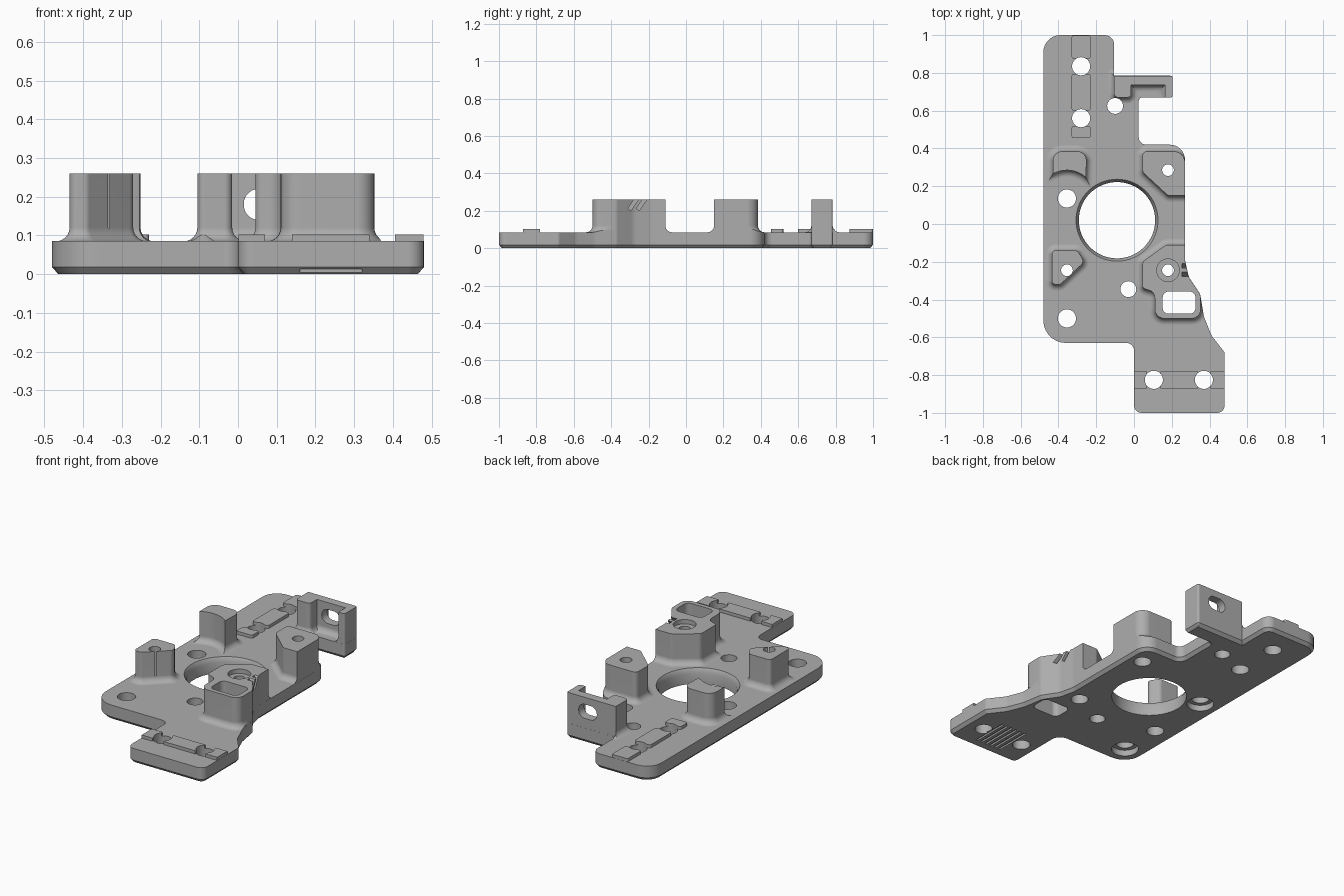
import bpy, bmesh
from math import sin, cos, pi, radians
from mathutils import Vector, Matrix

if "Cube" in bpy.data.objects:
    bpy.data.objects.remove(bpy.data.objects["Cube"])

grey = bpy.data.materials.new("plain_grey")
grey.use_nodes = True
COLOUR = (0.42, 0.42, 0.42, 1)
grey.diffuse_color = COLOUR
grey.node_tree.nodes["Principled BSDF"].inputs["Base Color"].default_value = COLOUR

TOP, HIGH, FLARE = 0.085, 0.26, 0.035


def rounded(corners, steps=7):
    """Polygon with corners (x, y, radius) rounded, counter-clockwise."""
    out = []
    for i, (x, y, r) in enumerate(corners):
        p = Vector((x, y))
        if not r:
            out.append(p)
            continue
        a = Vector(corners[i - 1][:2]) - p
        b = Vector(corners[(i + 1) % len(corners)][:2]) - p
        half = a.angle(b) / 2
        t = min(r / max(0.01, sin(half) / cos(half)), a.length * 0.48, b.length * 0.48)
        a, b = p + a.normalized() * t, p + b.normalized() * t
        # centre of the corner arc
        r = t * sin(half) / cos(half)
        c = p + ((a + b) / 2 - p).normalized() * (r / sin(half))
        u, v = a - c, b - c
        sweep = u.angle(v)
        for k in range(steps + 1):
            f = k / steps
            out.append(c + (u * sin((1 - f) * sweep) + v * sin(f * sweep)) / sin(sweep))
    return out


def offset(pts, d):
    """Move an outline outward by d with mitred corners."""
    out = []
    for i, p in enumerate(pts):
        e1 = (p - pts[i - 1]).normalized()
        e2 = (pts[(i + 1) % len(pts)] - p).normalized()
        n1, n2 = Vector((e1.y, -e1.x)), Vector((e2.y, -e2.x))
        out.append(p + (n1 + n2) * d / max(0.3, 1 + n1.dot(n2)))
    return out


def loft(name, rings):
    """Closed solid through (outline, z) rings."""
    bm = bmesh.new()
    loops = [[bm.verts.new((p.x, p.y, z)) for p in pts] for pts, z in rings]
    n = len(loops[0])
    for lo, hi in zip(loops, loops[1:]):
        for i in range(n):
            j = (i + 1) % n
            bm.faces.new((lo[i], lo[j], hi[j], hi[i]))
    bm.faces.new(loops[0][::-1])
    bm.faces.new(loops[-1])
    bmesh.ops.recalc_face_normals(bm, faces=bm.faces)
    me = bpy.data.meshes.new(name)
    bm.to_mesh(me)
    bm.free()
    ob = bpy.data.objects.new(name, me)
    bpy.context.collection.objects.link(ob)
    return ob


def boolean(ob, other, op, keep=False):
    mod = ob.modifiers.new("cut", "BOOLEAN")
    mod.operation, mod.solver, mod.object = op, "EXACT", other
    dg = bpy.context.evaluated_depsgraph_get()
    me = bpy.data.meshes.new_from_object(ob.evaluated_get(dg))
    ob.modifiers.clear()
    ob.data = me
    if not keep:
        bpy.data.objects.remove(other)


def circle(x, y, r, n=32):
    return [Vector((x + r * cos(2 * pi * k / n), y + r * sin(2 * pi * k / n))) for k in range(n)]


def box(x0, x1, y0, y1, r=0):
    return rounded([(x0, y0, r), (x1, y0, r), (x1, y1, r), (x0, y1, r)])


def post(name, pts):
    """Upright with a hollow fillet where it meets the plate."""
    rings = [(offset(pts, FLARE), 0.05)]
    for k in range(7):
        t = k / 6 * pi / 2
        rings.append((offset(pts, FLARE * (1 - sin(t))), TOP + FLARE * (1 - cos(t))))
    return loft(name, rings + [(pts, HIGH)])


def cut(pts, z0, z1, turn=None):
    tool = loft("cutter", [(pts, z0), (pts, z1)])
    if turn:
        tool.data.transform(turn)
    boolean(body, tool, "DIFFERENCE")


# Base plate with a chamfered lower rim
outline = rounded([
    (-0.48, 1, 0.09), (-0.48, -0.63, 0.12), (0, -0.63, 0.04), (0, -1, 0.04),
    (0.48, -1, 0.04), (0.48, -0.68, 0.02), (0.41, -0.59, 0.1), (0.37, -0.49, 0.1),
    (0.35, -0.37, 0.03), (0.29, -0.28, 0.08), (0.27, -0.19, 0.08), (0.27, 0.42, 0.08),
    (0.025, 0.42, 0.04), (0.025, 0.67, 0.02), (0.205, 0.67, 0.012), (0.205, 0.785, 0.012),
    (-0.105, 0.785, 0), (-0.105, 1, 0.05)])
body = loft("mounting_plate", [(offset(outline, -0.016), 0), (outline, 0.018), (outline, TOP)])
limit = loft("limit_helper", [(offset(outline, -0.0005), 0.03), (offset(outline, -0.0005), 0.4)])
limit.hide_render = True

# Uprights and the slotted bracket
arc = [(-0.355 + 0.15 * cos(radians(a)), 0.135 + 0.15 * sin(radians(a)), 0)
       for a in range(48, 121, 8)]
uprights = {
    "curved_post": [(-0.25, 0.385, 0.05), (-0.43, 0.385, 0.05)] + arc[::-1],
    "right_post": [(0.27, 0.385, 0.06), (0.045, 0.385, 0.025), (0.045, 0.275, 0.03),
                   (0.18, 0.15, 0.03), (0.27, 0.15, 0)],
    "left_post": [(-0.3, -0.14, 0.03), (-0.435, -0.14, 0.02), (-0.435, -0.32, 0.02),
                  (-0.39, -0.32, 0.02), (-0.262, -0.2, 0.03)],
    "front_post": [(0.27, -0.11, 0), (0.17, -0.11, 0.03), (0.045, -0.2, 0.03),
                   (0.045, -0.34, 0.02), (0.11, -0.36, 0.04), (0.11, -0.5, 0.05),
                   (0.352, -0.5, 0.045), (0.352, -0.37, 0.02), (0.29, -0.28, 0.08),
                   (0.27, -0.19, 0.08)],
    "bracket": [(0.205, 0.785, 0.012), (-0.105, 0.785, 0), (-0.105, 0.67, 0.02),
                (-0.015, 0.67, 0.02), (-0.015, 0.735, 0), (0.165, 0.735, 0),
                (0.165, 0.67, 0), (0.205, 0.67, 0.012)],
}
for name, corners in uprights.items():
    part = post(name, rounded(corners[::1]))
    boolean(part, limit, "INTERSECT", keep=True)
    boolean(body, part, "UNION")
bpy.data.objects.remove(limit)

# Raised locating strips, interrupted round the screw holes
for a, b in ((0.455, 0.52), (0.6, 0.795), (0.875, 0.999)):
    boolean(body, loft("strip", [(box(-0.33, -0.23, a, b, 0.012), 0.05),
                                 (box(-0.33, -0.23, a, b, 0.012), 0.103)]), "UNION")
for a, b in ((0.001, 0.07), (0.14, 0.34), (0.405, 0.479)):
    boolean(body, loft("strip", [(box(a, b, -0.872, -0.78), 0.05),
                                 (box(a, b, -0.872, -0.78), 0.103)]), "UNION")

# Large tapered opening
bore = loft("bore", [(circle(-0.09, 0.02, 0.202, 64), -0.1), (circle(-0.09, 0.02, 0.202, 64), 0.06),
                     (circle(-0.09, 0.02, 0.217, 64), TOP), (circle(-0.09, 0.02, 0.217, 64), 0.12)])
boolean(body, bore, "DIFFERENCE")

# Screw holes, post holes and counterbores
for x, y in ((-0.28, 0.835), (-0.28, 0.56), (-0.355, 0.135), (-0.355, -0.5),
             (0.105, -0.825), (0.37, -0.825)):
    cut(circle(x, y, 0.048), -0.1, 0.4)
for x, y in ((-0.1, 0.625), (-0.03, -0.345)):
    cut(circle(x, y, 0.042), -0.1, 0.4)
for x, y in ((0.18, 0.285), (-0.355, -0.245), (0.18, -0.245)):
    cut(circle(x, y, 0.031), -0.1, 0.4)
    cut(circle(x, y, 0.047), -0.1, 0.06)
for y in (0.135, -0.5):
    cut(circle(-0.355, y, 0.073), -0.1, 0.035)
cut(circle(0.18, -0.245, 0.06), 0.235, 0.4)

# Window through the front post and slot through the bracket
cut(box(0.152, 0.325, -0.475, -0.358, 0.03), -0.1, 0.4)
cut(box(0.015, 0.13, 0.14, 0.22, 0.038), -0.9, -0.7, Matrix.Rotation(radians(90), 4, "X"))

# Slanted nicks in the front post
for y in (-0.235, -0.28):
    lean = Matrix.Translation((0.275, y, 0.24)) @ Matrix.Rotation(radians(-35), 4, "X")
    cut(box(-0.022, 0.06, -0.01, 0.01), -0.04, 0.08, lean)

# Grip grooves under the front tab
for k in range(6):
    x = 0.16 + k * 0.031
    cut(box(x, x + 0.013, -0.94, -0.72), -0.1, 0.01)
cut(box(0.16, 0.32, -1.1, -0.988), -0.1, 0.013)

body.data.materials.clear()
body.data.materials.append(grey)
for poly in body.data.polygons:
    poly.material_index = 0
bpy.ops.object.select_all(action="DESELECT")
body.select_set(True)
bpy.context.view_layer.objects.active = body
bpy.ops.object.shade_smooth_by_angle(angle=radians(32))
weighted = body.modifiers.new("even_normals", "WEIGHTED_NORMAL")
weighted.keep_sharp = True
